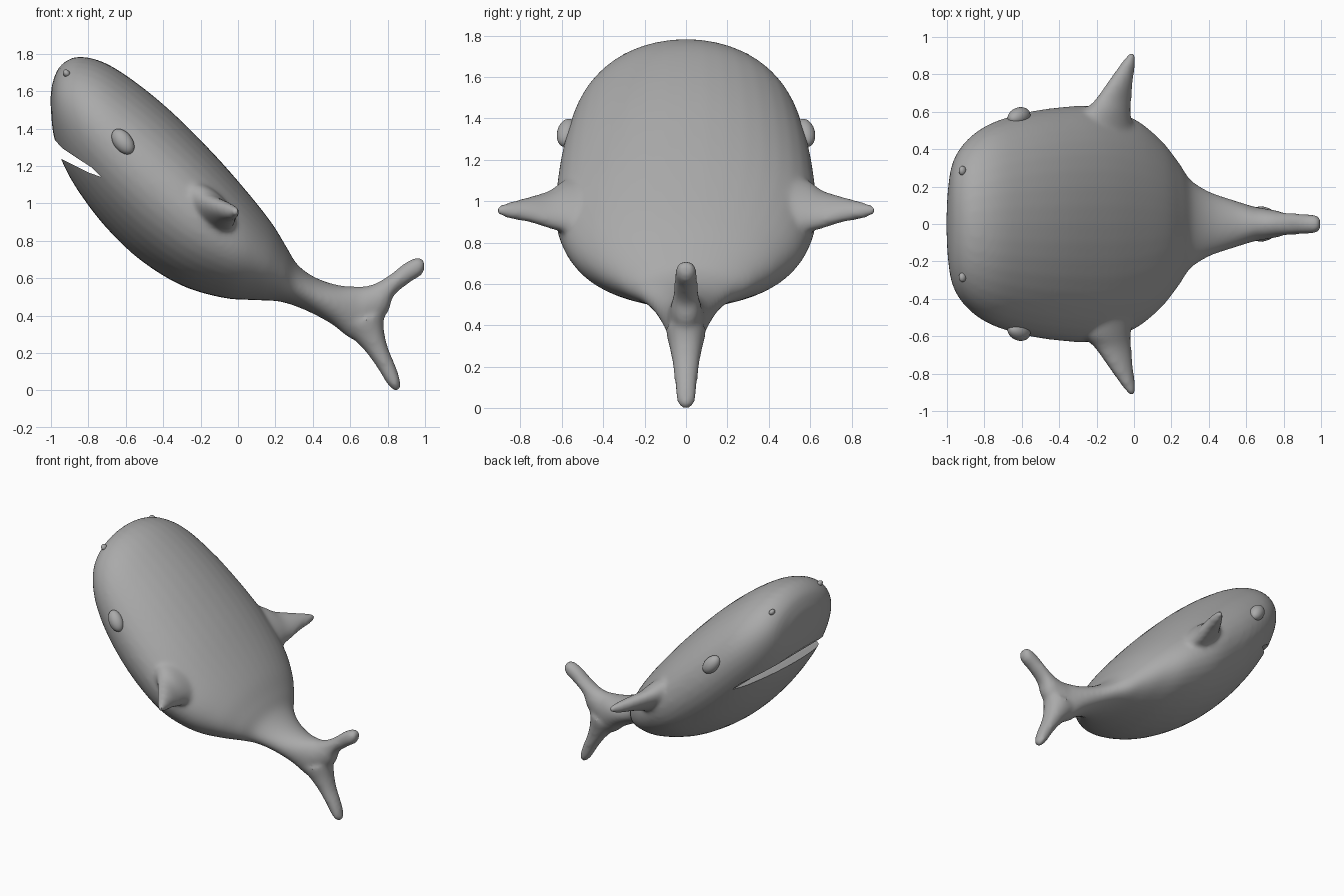
import bpy, bmesh, math
from mathutils import Vector

if "Cube" in bpy.data.objects:
    bpy.data.objects.remove(bpy.data.objects["Cube"])

grey = bpy.data.materials.new("plain grey")
grey.diffuse_color = (0.4, 0.4, 0.4, 1)
grey.use_nodes = True
grey.node_tree.nodes["Principled BSDF"].inputs["Base Color"].default_value = grey.diffuse_color


def make_object(name, bm):
    bmesh.ops.recalc_face_normals(bm, faces=bm.faces)
    me = bpy.data.meshes.new(name)
    bm.to_mesh(me)
    bm.free()
    me.materials.append(grey)
    for p in me.polygons:
        p.use_smooth = True
    ob = bpy.data.objects.new(name, me)
    bpy.context.collection.objects.link(ob)
    return ob


def catmull(a, b, c, d, t):
    return 0.5 * (2 * b + (c - a) * t + (2 * a - 5 * b + 4 * c - d) * t * t
                  + (3 * b - a - 3 * c + d) * t ** 3)


def loft(bm, sections, n=40, steps=5):
    """Elliptical rings; each section = (edge point, opposite edge point, side vector)."""
    s = [[Vector(v) for v in sec] for sec in sections]
    s = [s[0]] + s + [s[-1]]
    fine = []
    for i in range(1, len(s) - 2):
        for k in range(steps):
            fine.append([catmull(s[i - 1][j], s[i][j], s[i + 1][j], s[i + 2][j], k / steps)
                         for j in range(3)])
    fine.append(s[-1])
    rings = []
    for p, q, w in fine:
        c, h = (p + q) / 2, (p - q) / 2
        rings.append([bm.verts.new(c + h * math.cos(a) + w * math.sin(a))
                      for a in (2 * math.pi * i / n for i in range(n))])
    faces = [bm.faces.new((r0[i], r0[(i + 1) % n], r1[(i + 1) % n], r1[i]))
             for r0, r1 in zip(rings, rings[1:]) for i in range(n)]
    faces += [bm.faces.new(rings[0]), bm.faces.new(rings[-1])]
    bmesh.ops.recalc_face_normals(bm, faces=faces)


def flat_sections(rows):
    # rows: top x, top z, bottom x, bottom z, half width in y
    return [((a, 0, b), (c, 0, d), (0, w, 0)) for a, b, c, d, w in rows]


bm = bmesh.new()
# body, nose to tail stalk
loft(bm, flat_sections([
    (-1.0, 1.585, -1.003, 1.565, .02), (-.99, 1.65, -1.0, 1.50, .17),
    (-.95, 1.735, -.985, 1.36, .33), (-.86, 1.783, -.93, 1.20, .445),
    (-.72, 1.755, -.84, 1.045, .53), (-.55, 1.65, -.70, .865, .585),
    (-.35, 1.485, -.52, .695, .62), (-.13, 1.265, -.30, .56, .63),
    (.05, 1.06, -.08, .495, .57), (.18, .895, .08, .483, .46),
    (.26, .765, .2, .478, .34), (.32, .67, .28, .46, .24),
    (.42, .60, .38, .42, .175), (.55, .56, .5, .355, .13),
    (.68, .555, .62, .27, .09), (.77, .53, .74, .30, .06)]))
# tail lobes
loft(bm, flat_sections([
    (.56, .55, .64, .30, .10), (.70, .56, .79, .40, .075), (.80, .61, .83, .50, .06),
    (.89, .68, .91, .57, .055), (.95, .71, .98, .615, .05), (.99, .71, 1.0, .65, .03)]))
loft(bm, flat_sections([
    (.78, .42, .56, .33, .10), (.78, .33, .67, .22, .075), (.80, .235, .745, .12, .06),
    (.845, .125, .80, .03, .05), (.868, .05, .835, -.002, .04), (.868, .012, .85, -.004, .02)]))
# side fins
for m in (1, -1):
    loft(bm, [((a, m * y, b), (c, m * y, d), (t, 0, t)) for y, a, b, c, d, t in [
        (.40, -.34, 1.14, .0, .80, .08), (.58, -.27, 1.09, -.03, .86, .06),
        (.66, -.20, 1.04, -.025, .88, .045), (.76, -.13, 1.01, -.015, .91, .035),
        (.86, -.06, .985, -.002, .925, .025), (.915, -.02, .97, .002, .945, .012)]])
body = make_object("whale_body", bm)

# mouth wedge cutter
bm = bmesh.new()
outline = [(-1.15, 1.335), (-1.15, 1.43), (-.985, 1.345), (-.94, 1.295), (-.85, 1.235),
           (-.78, 1.19), (-.73, 1.14), (-.80, 1.165), (-.94, 1.235)]
f = bm.faces.new([bm.verts.new((x, -.9, z)) for x, z in outline])
ext = bmesh.ops.extrude_face_region(bm, geom=[f])
bmesh.ops.translate(bm, vec=(0, 1.8, 0),
                    verts=[v for v in ext["geom"] if isinstance(v, bmesh.types.BMVert)])
cutter = make_object("mouth_cutter", bm)
cutter.hide_render = True
cutter.hide_viewport = True

# fuse and soften the parts, then open the mouth
mod = body.modifiers.new("fuse", 'REMESH')
mod.mode = 'VOXEL'
mod.voxel_size = 0.014
mod.use_smooth_shade = True
mod = body.modifiers.new("soften", 'SMOOTH')
mod.factor = 0.5
mod.iterations = 12
mod = body.modifiers.new("mouth", 'BOOLEAN')
mod.object = cutter
mod.operation = 'DIFFERENCE'
mod.solver = 'EXACT'
bpy.context.view_layer.objects.active = body
body.select_set(True)
for m in list(body.modifiers):
    bpy.ops.object.modifier_apply(modifier=m.name)
bpy.ops.object.shade_smooth_by_angle(angle=math.radians(40))


# eyes and nostrils
def bump(name, loc, size, rot):
    bm = bmesh.new()
    bmesh.ops.create_uvsphere(bm, u_segments=32, v_segments=16, radius=1)
    ob = make_object(name, bm)
    ob.location, ob.scale, ob.rotation_euler = loc, size, rot


for m, side in ((-1, "right"), (1, "left")):
    bump("eye_" + side, (-.615, m * .575, 1.33), (.05, .048, .078),
         (m * .15, math.radians(-38), m * .12))
    bump("nostril_" + side, (-.917, m * .285, 1.695), (.018, .025, .022),
         (0, math.radians(-38), 0))
